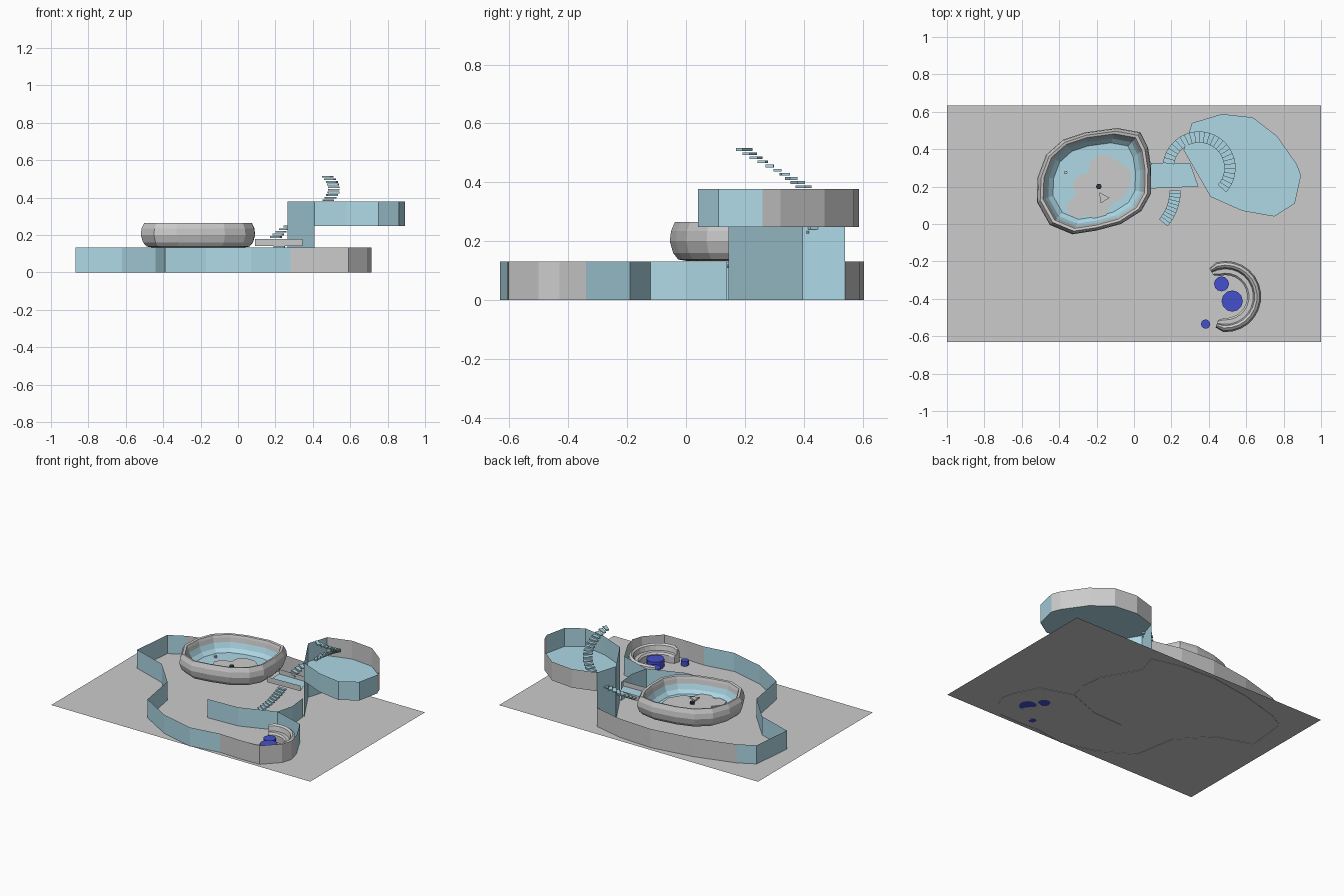
import bpy, bmesh
from math import sin, cos, pi, radians

if "Cube" in bpy.data.objects:
    bpy.data.objects.remove(bpy.data.objects["Cube"])


def material(name, rgb):
    m = bpy.data.materials.new(name)
    m.diffuse_color = (*rgb, 1)
    m.use_nodes = True
    m.node_tree.nodes["Principled BSDF"].inputs["Base Color"].default_value = m.diffuse_color
    return m


TEAL = material("pale_blue", (0.42, 0.69, 0.79))
BLUE = material("deep_blue", (0.06, 0.08, 0.6))
DARK = material("dark", (0.03, 0.04, 0.06))


def mesh(name, verts, faces, mat=None):
    me = bpy.data.meshes.new(name)
    me.from_pydata(verts, [], faces)
    ob = bpy.data.objects.new(name, me)
    bpy.context.collection.objects.link(ob)
    if mat:
        me.materials.append(mat)
    return ob


def fence(name, path, z0, z1, mat=None):
    """Thin upright sheet along a plan path."""
    n = len(path)
    verts = [(x, y, z) for z in (z0, z1) for x, y in path]
    return mesh(name, verts, [(i, i + 1, n + i + 1, n + i) for i in range(n - 1)], mat)


def sheet(name, path, z, mat=None):
    return mesh(name, [(x, y, z) for x, y in path], [tuple(range(len(path)))], mat)


def box_loops(name, loops, mat=None, cap=True, closed=True):
    """Skin a list of matching rings."""
    n = len(loops[0])
    verts = [v for l in loops for v in l]
    faces = []
    for k in range(len(loops) - 1):
        for i in range(n if closed else n - 1):
            j = (i + 1) % n
            faces.append((k * n + i, k * n + j, (k + 1) * n + j, (k + 1) * n + i))
    if cap:
        faces.append(tuple(reversed(range(n))))
        faces.append(tuple(range((len(loops) - 1) * n, len(loops) * n)))
    ob = mesh(name, verts, faces, mat)
    bm = bmesh.new()
    bm.from_mesh(ob.data)
    bmesh.ops.recalc_face_normals(bm, faces=bm.faces[:])
    bm.to_mesh(ob.data)
    bm.free()
    return ob


def disc(name, x, y, z0, z1, r, sides, mat=None):
    ring = [(x + r * cos(2 * pi * i / sides), y + r * sin(2 * pi * i / sides)) for i in range(sides)]
    return box_loops(name, [[(a, b, z) for a, b in ring] for z in (z0, z1)], mat)


def stairs(name, cx, cy, r0, r1, a0, a1, z0, z1, count, thick):
    """Curved flight of separate wedge treads."""
    for k in range(count):
        a, b = (radians(a0 + (a1 - a0) * (k + d) / count) for d in (0, 1))
        z = z0 + (z1 - z0) * k / (count - 1)
        plan = [(cx + r * cos(t), cy + r * sin(t)) for r, t in ((r0, a), (r1, a), (r1, b), (r0, b))]
        box_loops(f"{name}_{k + 1}", [[(x, y, h) for x, y in plan] for h in (z - thick, z)], TEAL)


# ground
sheet("ground", [(-1, -.632), (1, -.632), (1, .634), (-1, .634)], 0.002)

# winding low wall, in coloured and plain stretches
H = 0.132
fence("east_wall", [(.405, .14), (.42, .0), (.39, -.12), (.61, -.19), (.69, -.34)], 0, H, TEAL)
fence("southeast_wall", [(.69, -.34), (.713, -.43), (.69, -.5), (.59, -.603), (.44, -.607), (.28, -.6)], 0, H)
fence("southwest_wall", [(.28, -.6), (.07, -.632), (-.17, -.57), (-.39, -.44), (-.44, -.15), (-.62, .045),
                         (-.87, .13), (-.84, .42), (-.73, .48)], 0, H, TEAL)
fence("back_wall", [(-.73, .48), (-.45, .56), (-.15, .605), (.1, .59), (.31, .54)], 0, H)
fence("inner_wall", [(.39, -.12), (.15, -.21), (-.08, -.22)], 0, H, TEAL)

# raised platform with its support wall and parapet
support = [(.41, .145), (.265, .395), (.31, .54)]
north = [(.31, .54), (.47, .588), (.635, .57), (.765, .47), (.87, .32), (.893, .26)]
south = [(.893, .26), (.86, .11), (.75, .04), (.58, .07), (.41, .145)]
fence("support_wall", support, 0, .378, TEAL)
fence("platform_north_parapet", north, .248, .378)
fence("platform_south_parapet", south, .248, .378, TEAL)
sheet("platform_floor", support + north[1:] + south[1:-1], .25, TEAL)

# basin
outline = [(-.52, .12), (-.515, .25), (-.47, .37), (-.38, .45), (-.26, .49), (-.09, .513), (.035, .49), (.075, .41),
           (.092, .3), (.09, .16), (.04, .07), (-.07, .0), (-.2, -.035), (-.33, -.055), (-.45, -.005)]
CX, CY = -.21, .23


def ring(s, z):
    return [(CX + (x - CX) * s, CY + (y - CY) * s, z) for x, y in outline]


box_loops("basin", [ring(s, z) for s, z in ((.8, .133), (.9, .138), (.96, .16), (1, .2), (.985, .235), (.94, .265),
                                            (.89, .262), (.87, .245), (.85, .215))], cap=False)
box_loops("basin_lining", [ring(s, z) for s, z in ((.85, .215), (.8, .18), (.72, .157))], TEAL, cap=False)
mesh("basin_floor", ring(.72, .157), [tuple(range(len(outline)))], TEAL)
mesh("basin_base", ring(.8, .133), [tuple(reversed(range(len(outline))))])

# lobed island in the basin
island = [(-.36, .1), (-.345, .045), (-.29, .03), (-.25, .05), (-.21, .025), (-.15, .04), (-.13, .1), (-.06, .14),
          (-.015, .21), (-.02, .29), (-.07, .325), (-.13, .365), (-.2, .365), (-.24, .32), (-.24, .27),
          (-.3, .26), (-.33, .21), (-.31, .16)]
box_loops("island", [[(x, y, z) for x, y in island] for z in (.157, .164)])
disc("island_post", -.188, .2, .16, .178, .016, 6, DARK)
disc("basin_drain", -.365, .275, .158, .172, .01, 6)
box_loops("island_wedge", [[(-.185, .17, z), (-.18, .11, z), (-.13, .14, z)] for z in (.162, .175)])

# bridge with side rails
deck = [(.09, .19), (.345, .2), (.3, .325), (.09, .325)]
sheet("bridge_deck", deck, .145, TEAL)
fence("bridge_front_rail", deck[:2], .14, .178)
fence("bridge_back_rail", deck[2:], .14, .178)

# spiral stair up and short curved stair down
stairs("spiral_step", .348, .3, .135, .195, 172, -42, .165, .516, 26, .009)
stairs("lower_step", -.05, .18, .24, .3, 0, -40, .14, .04, 10, .009)

# curved bench
profile = [(.115, .002), (.115, .05), (.125, .062), (.148, .062), (.155, .095), (.168, .105), (.182, .095),
           (.19, .06), (.19, .002)]
loops = []
for k in range(17):
    t = radians(-108 + 228 * k / 16)
    w = .55 if k in (0, 16) else 1
    loops.append([(.49 + (.153 + (r - .153) * w) * cos(t), -.388 + (.153 + (r - .153) * w) * sin(t), z * (.8 + .2 * w))
                  for r, z in profile])
box_loops("curved_bench", loops)

# round stools
for i, (x, y, r, h) in enumerate([(.525, -.412, .057, .055), (.468, -.32, .04, .045), (.383, -.535, .025, .035)]):
    disc(f"stool_{i + 1}", x, y, .002, h, r, 12, BLUE)
